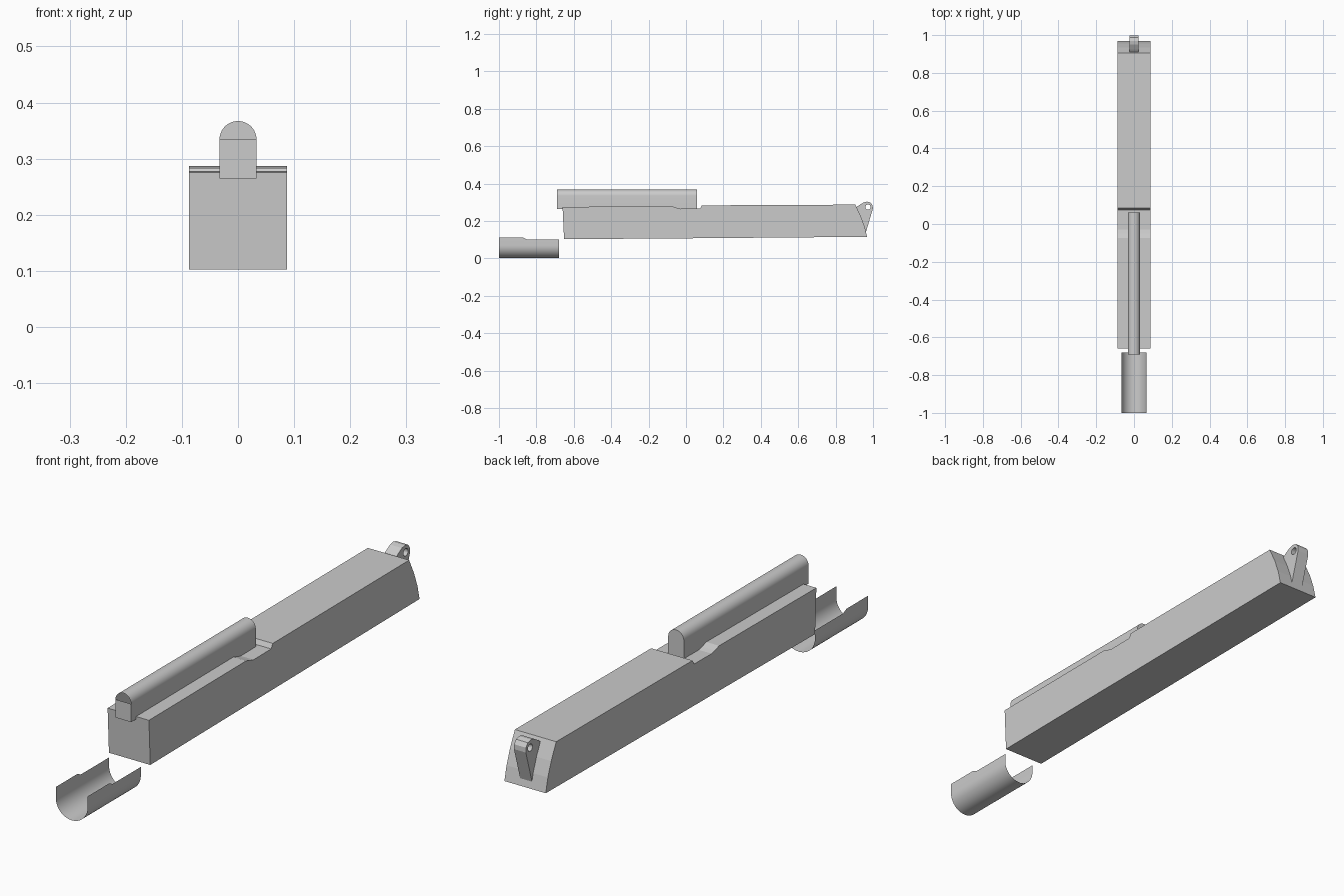
import bpy, bmesh, math

if "Cube" in bpy.data.objects:
    bpy.data.objects.remove(bpy.data.objects["Cube"])

grey = bpy.data.materials.new("plain_grey")
grey.diffuse_color = (0.6, 0.6, 0.6, 1)
grey.use_nodes = True
grey.node_tree.nodes["Principled BSDF"].inputs["Base Color"].default_value = grey.diffuse_color


def make(name, verts, faces, smooth=False):
    me = bpy.data.meshes.new(name)
    me.from_pydata(verts, [], faces)
    me.materials.append(grey)
    ob = bpy.data.objects.new(name, me)
    bpy.context.collection.objects.link(ob)
    if smooth:
        bpy.ops.object.select_all(action='DESELECT')
        ob.select_set(True)
        bpy.context.view_layer.objects.active = ob
        bpy.ops.object.shade_smooth_by_angle(angle=math.radians(35))
    return ob


def fix_normals(ob):
    bm = bmesh.new()
    bm.from_mesh(ob.data)
    bmesh.ops.recalc_face_normals(bm, faces=bm.faces)
    bm.to_mesh(ob.data)
    bm.free()


def side_prism(name, profile, half):
    """Extrude a (y, z) profile across x."""
    n = len(profile)
    verts = [(s * half, y, z) for s in (-1, 1) for y, z in profile]
    faces = [list(range(n)), list(range(n, 2 * n))]
    faces += [[i, (i + 1) % n, n + (i + 1) % n, n + i] for i in range(n)]
    ob = make(name, verts, faces)
    fix_normals(ob)
    return ob


def strips(rows):
    """Quads joining successive rows of equal length."""
    n = len(rows[0])
    verts = [p for r in rows for p in r]
    faces = [[r * n + i, r * n + i + 1, (r + 1) * n + i + 1, (r + 1) * n + i]
             for r in range(len(rows) - 1) for i in range(n - 1)]
    return verts, faces


# long body with the dip in its top and a curved rear end
body = [(-0.652, 0.102), (-0.05, 0.107), (0.0, 0.107), (0.968, 0.115),
        (0.955, 0.17), (0.935, 0.225), (0.905, 0.287), (0.085, 0.283),
        (0.075, 0.266), (-0.03, 0.265), (-0.05, 0.27), (-0.075, 0.278),
        (-0.66, 0.275)]
side_prism("body", body, 0.087)

# round-topped rail: arched shell, closed behind, half closed in front
R, ZC, ZB = 0.033, 0.334, 0.265
arch = [(R, ZB)] + [(R * math.cos(math.pi * i / 20), ZC + R * math.sin(math.pi * i / 20))
                    for i in range(21)] + [(-R, ZB)]
verts, faces = strips([[(x, y, z) for x, z in arch] for y in (-0.69, 0.06)])
n = len(arch)
faces.append(list(range(n, 2 * n)))                 # rear cap
faces.append([0, 1, n - 2, n - 1])                  # lower front plate
faces.append([0, n - 1, 2 * n - 1, n])              # underside
rail = make("top_rail", verts, faces, True)
fix_normals(rail)

# open trough in front: thin half-pipe with a step in its upper edge
r = 0.067
rows = []
for y, top in ((-1, 0.11), (-0.87, 0.11), (-0.85, 0.10), (-0.68, 0.10)):
    arc = [(-r * math.cos(math.pi * i / 24), 0.068 - r * math.sin(math.pi * i / 24))
           for i in range(25)]
    rows.append([(x, y, z) for x, z in [(-r, top)] + arc + [(r, top)]])
make("front_trough", *strips(rows), True)

# rear lever, tapering down the end of the body, with a round eye
lever = side_prism("rear_lever", [(0.90, 0.265), (0.925, 0.284), (0.95, 0.299), (0.968, 0.303),
                                  (0.987, 0.298), (0.998, 0.283), (0.999, 0.265),
                                  (0.962, 0.14), (0.93, 0.16)], 0.025)
bpy.ops.mesh.primitive_cylinder_add(vertices=16, radius=0.014, depth=0.2,
                                    location=(0, 0.973, 0.274),
                                    rotation=(0, math.pi / 2, 0))
cutter = bpy.context.object
cutter.name = "eye_cutter"
cutter.hide_render = True
cutter.hide_set(True)
mod = lever.modifiers.new("eye", 'BOOLEAN')
mod.operation = 'DIFFERENCE'
mod.solver = 'EXACT'
mod.object = cutter
